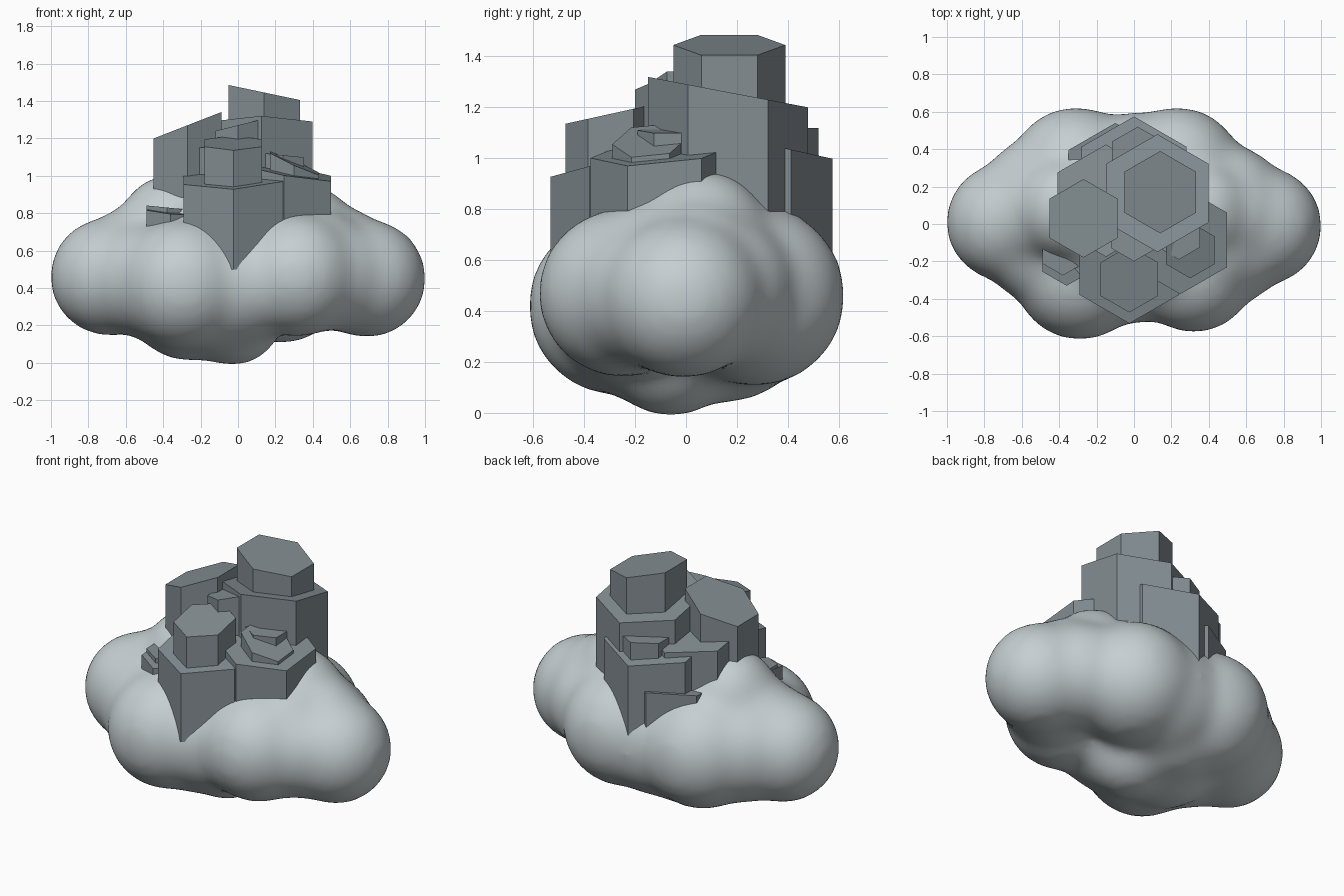
import bpy, bmesh, math
from mathutils import Matrix

if "Cube" in bpy.data.objects:
    bpy.data.objects.remove(bpy.data.objects["Cube"])


def material(name, colour):
    m = bpy.data.materials.new(name)
    m.use_nodes = True
    m.diffuse_color = (*colour, 1)
    m.node_tree.nodes["Principled BSDF"].inputs["Base Color"].default_value = (*colour, 1)
    return m


def mesh_object(name, bm, mat):
    mesh = bpy.data.meshes.new(name)
    bm.to_mesh(mesh)
    bm.free()
    mesh.materials.append(mat)
    ob = bpy.data.objects.new(name, mesh)
    bpy.context.collection.objects.link(ob)
    return ob


cloud_grey = material("cloud grey", (0.56, 0.62, 0.64))
rock_grey = material("rock grey", (0.23, 0.27, 0.29))

# Cloud: overlapping lobes fused into one soft body (x, y, z, radius)
lobes = [
    # ends
    (0.69, -0.01, 0.45, 0.32), (-0.69, 0.01, 0.46, 0.32),
    # front and back
    (-0.29, -0.27, 0.42, 0.355), (0.32, -0.25, 0.47, 0.335),
    (-0.31, 0.27, 0.46, 0.36), (0.23, 0.27, 0.46, 0.36),
    # bridges between the lobes
    (0, 0.24, 0.45, 0.36), (0, -0.2, 0.42, 0.335),
    (-0.5, 0.14, 0.47, 0.33), (-0.5, -0.12, 0.44, 0.31),
    (0.5, 0.12, 0.48, 0.31), (0.52, -0.13, 0.465, 0.3),
    # crown
    (0, 0.04, 0.58, 0.46), (0.36, 0.06, 0.68, 0.28), (-0.36, 0.08, 0.73, 0.28),
    (0.54, 0.04, 0.56, 0.28), (-0.54, 0.04, 0.57, 0.28), (0.43, -0.14, 0.57, 0.26),
    # underside
    (-0.26, -0.04, 0.35, 0.345), (-0.03, -0.06, 0.255, 0.275),
    (-0.15, 0.15, 0.38, 0.345), (-0.12, -0.18, 0.37, 0.325),
]
bm = bmesh.new()
for x, y, z, r in lobes:
    bmesh.ops.create_icosphere(bm, subdivisions=4, radius=r,
                               matrix=Matrix.Translation((x, y, z)))
cloud = mesh_object("cloud", bm, cloud_grey)
remesh = cloud.modifiers.new("fuse", 'REMESH')
remesh.mode = 'VOXEL'
remesh.voxel_size = 0.03
remesh.use_smooth_shade = True
soften = cloud.modifiers.new("soften", 'SMOOTH')
soften.factor = 0.5
soften.iterations = 36


# Rock: six-sided columns with slanted tops
def column(name, x, y, r, top, slope_x=0, slope_y=0, base=0.5):
    bm = bmesh.new()
    corners = [(r * math.sin(i * math.pi / 3), r * math.cos(i * math.pi / 3))
               for i in range(6)]
    low = [bm.verts.new((x + a, y + b, base)) for a, b in corners]
    high = [bm.verts.new((x + a, y + b, top + slope_x * a + slope_y * b))
            for a, b in corners]
    bm.faces.new(low)
    bm.faces.new(high)
    for i in range(6):
        j = (i + 1) % 6
        bm.faces.new((low[i], low[j], high[j], high[i]))
    bmesh.ops.recalc_face_normals(bm, faces=bm.faces)
    return mesh_object(name, bm, rock_grey)


column("summit_column", 0.14, 0.17, 0.22, 1.445, -0.21)
column("main_column", 0.125, 0.165, 0.315, 1.26, 0, -0.19)
column("left_tall_column", -0.27, 0.03, 0.21, 1.27, 0.39)
column("left_wide_column", -0.15, 0.125, 0.3, 1.11, 0, -0.15)
column("front_tall_column", -0.025, -0.295, 0.178, 1.175, 0, 0.22)
column("front_wide_column", -0.025, -0.225, 0.307, 0.995, 0.03, 0.22)
column("side_wide_column", 0.247, -0.085, 0.29, 1.03, -0.18, 0.1)
column("back_wide_column", 0, 0.25, 0.325, 1.07, 0, -0.22)
column("back_small_column", 0.02, 0.36, 0.16, 1.12)
column("back_low_column", -0.1, 0.25, 0.29, 0.83, 0, 0.05)
column("middle_small_column", 0, -0.06, 0.14, 1.27, 0.25)
column("side_slab", 0.3, -0.14, 0.15, 1.07, -0.45, 0.1)
column("side_upper_slab", 0.24, -0.06, 0.13, 1.11, -0.1)
column("ledge_slab", -0.36, -0.18, 0.15, 0.81, -0.1, 0.1, 0.72)
column("ledge_upper_slab", -0.38, -0.15, 0.125, 0.83, -0.1, 0, 0.75)
